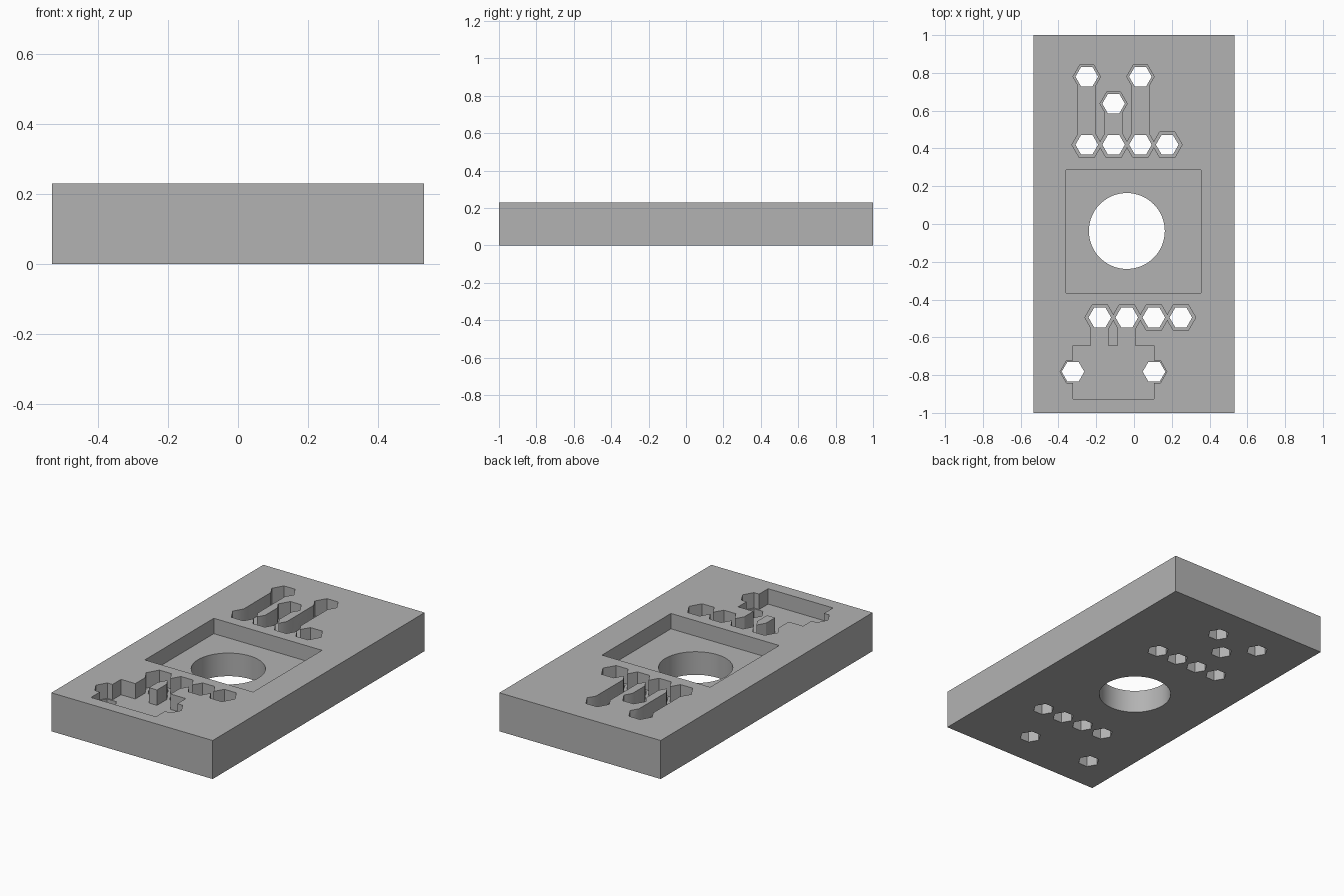
import bpy
import math

if "Cube" in bpy.data.objects:
    bpy.data.objects.remove(bpy.data.objects["Cube"], do_unlink=True)

TOP = 0.23       # block height
FLOOR = 0.138    # floor height of every recess
ABOVE = 0.4      # cutters reach past the top face
BELOW = -0.2

grey = bpy.data.materials.new("plain_grey")
grey.use_nodes = True
grey.diffuse_color = (0.45, 0.45, 0.45, 1)
grey.node_tree.nodes["Principled BSDF"].inputs["Base Color"].default_value = (0.45, 0.45, 0.45, 1)


def box(name, x0, x1, y0, y1, z0, z1):
    bpy.ops.mesh.primitive_cube_add(
        size=1, location=((x0 + x1) / 2, (y0 + y1) / 2, (z0 + z1) / 2))
    ob = bpy.context.object
    ob.name = name
    ob.scale = (x1 - x0, y1 - y0, z1 - z0)
    bpy.ops.object.transform_apply(location=True, rotation=True, scale=True)
    return ob


def prism(name, x, y, radius, z0, z1, sides=6):
    # rotated so that hexagon corners point along x
    bpy.ops.mesh.primitive_cylinder_add(
        vertices=sides, radius=radius, depth=z1 - z0,
        location=(x, y, (z0 + z1) / 2), rotation=(0, 0, math.pi / 2))
    ob = bpy.context.object
    ob.name = name
    bpy.ops.object.transform_apply(location=True, rotation=True, scale=True)
    return ob


block = box("mounting_block", -0.533, 0.533, -1, 1, 0, TOP)
block.data.materials.append(grey)


def cut(cutter):
    cutter.hide_render = True
    mod = block.modifiers.new("cut", "BOOLEAN")
    mod.operation = "DIFFERENCE"
    mod.solver = "EXACT"
    mod.object = cutter
    bpy.context.view_layer.objects.active = block
    bpy.ops.object.modifier_apply(modifier=mod.name)
    bpy.data.objects.remove(cutter, do_unlink=True)


# Square recess with a round bore
cut(box("square_recess", -0.36, 0.355, -0.365, 0.286, FLOOR, ABOVE))
cut(prism("round_bore", -0.038, -0.037, 0.201, BELOW, ABOVE, 64))

# Wide recess near the front, and its two channels
cut(box("front_recess", -0.323, 0.106, -0.926, -0.643, FLOOR, ABOVE))
for x in (-0.183, -0.04):
    cut(box("front_channel", x - 0.045, x + 0.045, -0.7, -0.495, FLOOR, ABOVE))

# Long channels near the back
for x, y in ((-0.25, 0.78), (-0.108, 0.637), (0.034, 0.78)):
    cut(box("back_channel", x - 0.046, x + 0.046, 0.42, y, FLOOR, ABOVE))

# Hexagonal holes, each with a wider recess: x, y, recess radius
holes = [(-0.25 + 0.142 * i, 0.42, 0.079) for i in range(4)]
holes += [(-0.181 + 0.143 * i, -0.495, 0.079) for i in range(4)]
holes += [(-0.25, 0.78, 0.073), (0.034, 0.78, 0.073), (-0.108, 0.637, 0.072)]
holes += [(-0.323, -0.782, 0.068), (0.106, -0.782, 0.068)]
for x, y, radius in holes:
    cut(prism("hex_recess", x, y, radius, FLOOR, ABOVE))
for x, y, radius in holes:
    cut(prism("hex_hole", x, y, 0.06, BELOW, ABOVE))

# Smooth bore, crisp edges elsewhere
bpy.ops.object.select_all(action="DESELECT")
block.select_set(True)
bpy.context.view_layer.objects.active = block
bpy.ops.object.shade_smooth_by_angle(angle=math.radians(30))
